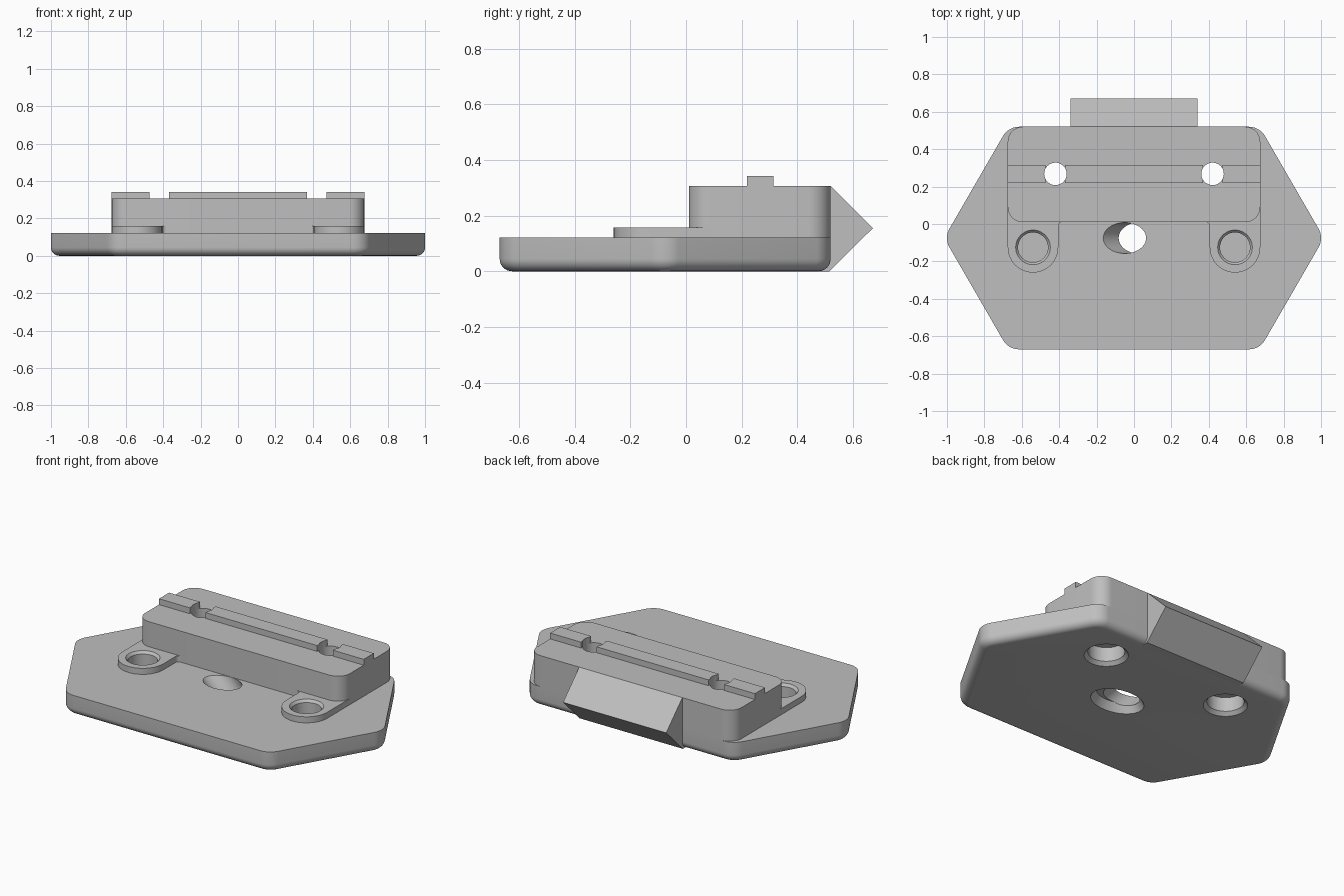
import bpy, bmesh, math
from mathutils import Matrix, Vector

cube = bpy.data.objects.get("Cube")
if cube:
    bpy.data.objects.remove(cube)

grey = bpy.data.materials.new("plain grey")
grey.use_nodes = True
grey.diffuse_color = (0.52, 0.52, 0.52, 1)
grey.node_tree.nodes["Principled BSDF"].inputs["Base Color"].default_value = (0.52, 0.52, 0.52, 1)

PLATE_TOP, BLOCK_TOP, BOSS_TOP = 0.122, 0.307, 0.158
BOLT_X, BOLT_Y = 0.42, 0.268
BOSS_X, BOSS_Y = 0.54, -0.125


def finish(name, bm):
    bmesh.ops.recalc_face_normals(bm, faces=bm.faces)
    mesh = bpy.data.meshes.new(name)
    bm.to_mesh(mesh)
    bm.free()
    obj = bpy.data.objects.new(name, mesh)
    bpy.context.collection.objects.link(obj)
    mesh.materials.append(grey)
    return obj


def loft(name, layers):
    """Skin a stack of (outline, z) rings and cap both ends."""
    bm = bmesh.new()
    rings = [[bm.verts.new((x, y, z)) for x, y in outline] for outline, z in layers]
    n = len(rings[0])
    for a, b in zip(rings, rings[1:]):
        for i in range(n):
            j = (i + 1) % n
            bm.faces.new((a[i], a[j], b[j], b[i]))
    bm.faces.new(rings[0])
    bm.faces.new(rings[-1])
    return finish(name, bm)


def arc(center, r, start, end, steps=10):
    return [(center[0] + r * math.cos(start + (end - start) * i / steps),
             center[1] + r * math.sin(start + (end - start) * i / steps))
            for i in range(steps + 1)]


def rounded(centers, r):
    """Outline around equal circles placed at counter-clockwise centers."""
    out, n = [], len(centers)
    for i, c in enumerate(centers):
        c = Vector(c)
        before = c - Vector(centers[i - 1])
        after = Vector(centers[(i + 1) % n]) - c
        a = math.atan2(-before.x, before.y)
        b = math.atan2(-after.x, after.y)
        turn = (b - a) % math.tau
        out += arc(c, r, a, a + turn)
    return out


def box(name, x0, x1, y0, y1, z0, z1):
    return loft(name, [([(x0, y0), (x1, y0), (x1, y1), (x0, y1)], z) for z in (z0, z1)])


def cone(x, y, z0, z1, r0, r1, tilt=0.0, stretch=1.0):
    """Round cutter, optionally tilted sideways or stretched along x."""
    bm = bmesh.new()
    place = (Matrix.Translation((x, y, (z0 + z1) / 2)) @ Matrix.Rotation(tilt, 4, 'Y')
             @ Matrix.Diagonal((stretch, 1, 1, 1)))
    bmesh.ops.create_cone(bm, cap_ends=True, segments=48, radius1=r0, radius2=r1,
                          depth=z1 - z0, matrix=place)
    obj = finish("cutter", bm)
    obj.hide_render = True
    return obj


def cut(obj, cutters):
    for c in cutters:
        mod = obj.modifiers.new("hole", 'BOOLEAN')
        mod.operation, mod.solver, mod.object = 'DIFFERENCE', 'EXACT', c
        bpy.context.view_layer.objects.active = obj
        bpy.ops.object.modifier_apply(modifier=mod.name)


# Base plate: stretched hexagon with a rounded lower edge
right_side = [(0.614, -0.57), (0.90, -0.075), (0.614, 0.42)]
centers = right_side + [(-x, y) for x, y in reversed(right_side)]
FILLET = 0.045
layers = []
for i in range(9):
    a = math.pi / 2 * i / 8
    layers.append((rounded(centers, 0.1 - FILLET * (1 - math.sin(a))), FILLET * (1 - math.cos(a))))
layers.append((rounded(centers, 0.1), PLATE_TOP))
plate = loft("base_plate", layers)

# Raised block along the back
corners = [(-0.595, 0.09), (0.595, 0.09), (0.595, 0.44), (-0.595, 0.44)]
block = loft("raised_block", [(rounded(corners, 0.08), z) for z in (PLATE_TOP, BLOCK_TOP)])

# Rail on the block, split at the bolt holes
rails = [box("rail_" + n, x0, x1, 0.22, 0.315, BLOCK_TOP, 0.342)
         for n, x0, x1 in (("right", -0.675, -BOLT_X - 0.052),
                           ("middle", 0.052 - BOLT_X, BOLT_X - 0.052),
                           ("left", BOLT_X + 0.052, 0.675))]

# Rear wedge, a triangular prism
bm = bmesh.new()
ends = [[bm.verts.new((x, y, z)) for y, z in ((0.515, 0), (0.672, 0.155), (0.52, BLOCK_TOP), (0.45, BLOCK_TOP), (0.45, 0))]
        for x in (-0.34, 0.34)]
for e in ends:
    bm.faces.new(e)
for i in range(5):
    j = (i + 1) % 5
    bm.faces.new((ends[0][i], ends[0][j], ends[1][j], ends[1][i]))
wedge = finish("rear_wedge", bm)

# Low bosses in front of the block, flared where they meet it
bosses = []
for side, label in ((-1, "right"), (1, "left")):
    outline = arc((BOSS_X, BOSS_Y), 0.135, math.pi, math.tau, 24)
    outline += [(0.675, 0.09), (0.385, 0.09)]
    outline += arc((0.385, -0.01), 0.02, math.pi / 2, 0, 5)
    outline = [(side * x, y) for x, y in outline]
    bosses.append(loft("boss_" + label, [(outline, z) for z in (PLATE_TOP, BOSS_TOP)]))

# Holes
bolts, counterbores, pockets = [], [], []
for s in (-1, 1):
    x = s * BOLT_X
    bolts.append(cone(x, BOLT_Y, -0.1, 0.5, 0.06, 0.06))
    counterbores.append(cone(x, BOLT_Y, -0.05, 0.105, 0.1, 0.1))
    counterbores.append(cone(x, BOLT_Y, -0.02, 0.025, 0.14, 0.095))
    pockets.append(cone(s * BOSS_X, BOSS_Y, 0.04, 0.3, 0.08, 0.08))
    pockets.append(cone(s * BOSS_X, BOSS_Y, BOSS_TOP - 0.02, BOSS_TOP + 0.01, 0.076, 0.101))
slant = [cone(0.01, -0.075, -0.24, 0.36, 0.0825, 0.0825, tilt=-math.radians(44)),
         cone(0.055, -0.075, -0.02, 0.05, 0.122, 0.088, stretch=1.45)]

cut(plate, bolts + counterbores + pockets + slant)
cut(block, bolts)
for r in rails:
    cut(r, bolts)
for b in bosses:
    cut(b, pockets)
for c in bolts + counterbores + pockets + slant:
    bpy.data.objects.remove(c)

# Smooth the curved walls, keep the edges crisp
bpy.ops.object.select_all(action='DESELECT')
for obj in [plate, block, wedge] + rails + bosses:
    obj.select_set(True)
bpy.context.view_layer.objects.active = plate
bpy.ops.object.shade_smooth_by_angle(angle=math.radians(30))
